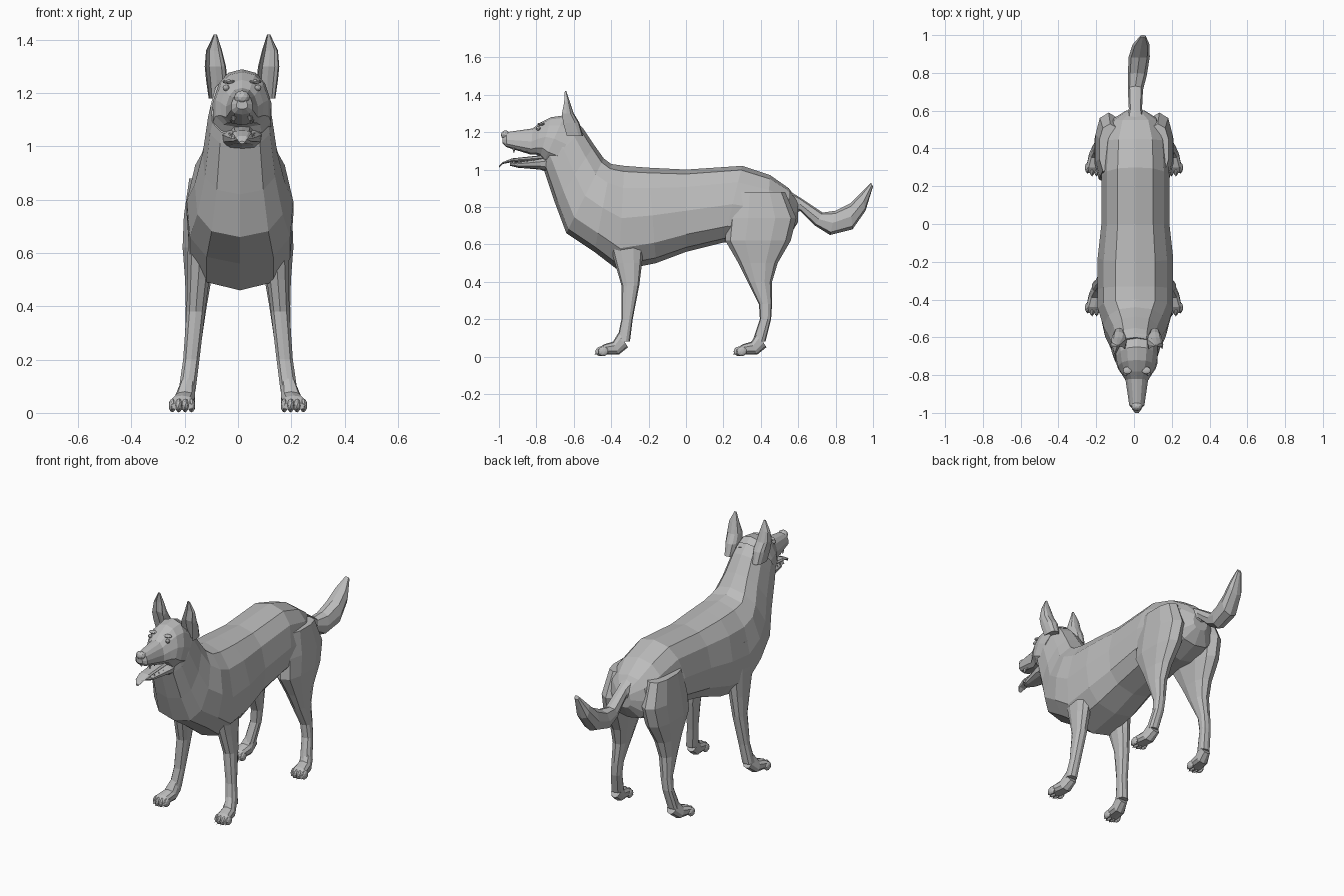
import bpy
import bmesh
from math import cos, sin, pi, copysign, sqrt
from mathutils import Matrix, Vector

if "Cube" in bpy.data.objects:
    bpy.data.objects.remove(bpy.data.objects["Cube"], do_unlink=True)

# One plain grey for the whole animal
grey = bpy.data.materials.new("plain_grey")
grey.use_nodes = True
grey.diffuse_color = (0.5, 0.5, 0.5, 1)
shader = grey.node_tree.nodes["Principled BSDF"]
shader.inputs["Base Color"].default_value = grey.diffuse_color

SIDES = {"left": 1, "right": -1}
HEAD_X = 0.015


def finish(name, bm):
    """Turn a bmesh into a flat shaded grey object."""
    bmesh.ops.recalc_face_normals(bm, faces=bm.faces)
    mesh = bpy.data.meshes.new(name)
    bm.to_mesh(mesh)
    bm.free()
    mesh.materials.append(grey)
    obj = bpy.data.objects.new(name, mesh)
    bpy.context.scene.collection.objects.link(obj)


def boxy(value):
    """Push a sine or cosine outwards for a squarer cross-section."""
    return copysign(abs(value) ** 0.8, value)


def ring(top, bottom, width, x=0):
    """Cross-section between two (y, z) points, with its half width."""
    return Vector((x, *top)), Vector((x, *bottom)), width


def level_ring(z, front, back, width, x):
    """Horizontal cross-section between two y values."""
    return ring(top=(front, z), bottom=(back, z), width=width, x=x)


def loft(name, rings, sides=10, skew=0.0, centre=0.0, mirror=1, dent=0.0):
    """Skin a row of rings; skew widens their bottoms, dent hollows their tops."""
    bm = bmesh.new()
    loops = []
    for top, bottom, width in rings:
        loop = []
        for i in range(sides):
            angle = 2 * pi * i / sides
            along, across = boxy(cos(angle)), boxy(sin(angle))
            offset = width * across * (1 - skew * along)
            if along > 0.8:
                along -= dent
            point = bottom.lerp(top, (along + 1) / 2)
            point.x = centre + mirror * (point.x + offset)
            loop.append(bm.verts.new(point))
        loops.append(loop)
    for a, b in zip(loops, loops[1:]):
        for i in range(sides):
            bm.faces.new((a[i - 1], a[i], b[i], b[i - 1]))
    bm.faces.new(loops[0])
    bm.faces.new(loops[-1])
    finish(name, bm)


def blob(name, place, size):
    """Faceted ellipsoid for small parts."""
    bm = bmesh.new()
    matrix = Matrix.LocRotScale(Vector(place), None, Vector(size))
    bmesh.ops.create_icosphere(bm, subdivisions=2, radius=1, matrix=matrix)
    finish(name, bm)


def spike(name, place, direction, length):
    """Small four-sided cone for claws and teeth."""
    bm = bmesh.new()
    turn = Vector(direction).to_track_quat("Z", "Y")
    matrix = Matrix.LocRotScale(Vector(place), turn, None)
    bmesh.ops.create_cone(bm, cap_ends=True, segments=4, radius1=length / 3,
                          radius2=0, depth=length, matrix=matrix)
    finish(name, bm)


# Torso and neck, from rump to throat
loft("torso", [
    ring(top=(.6, .83), bottom=(.6, .72), width=.05),
    ring(top=(.55, .9), bottom=(.55, .64), width=.13),
    ring(top=(.45, .97), bottom=(.42, .6), width=.17),
    ring(top=(.3, 1.02), bottom=(.2, .61), width=.18),
    ring(top=(0, 1), bottom=(0, .56), width=.18),
    ring(top=(-.2, 1.01), bottom=(-.16, .5), width=.2),
    ring(top=(-.33, 1.02), bottom=(-.36, .46), width=.2),
    ring(top=(-.4, 1.03), bottom=(-.49, .56), width=.2),
    ring(top=(-.44, 1.06), bottom=(-.64, .66), width=.17),
    ring(top=(-.49, 1.13), bottom=(-.7, .82), width=.14),
    ring(top=(-.55, 1.22), bottom=(-.76, 1), width=.12),
    ring(top=(-.6, 1.27), bottom=(-.77, 1.04), width=.11),
], sides=12, skew=0.1, centre=HEAD_X / 2)

# Skull and upper muzzle
loft("head", [
    ring(top=(-.58, 1.25), bottom=(-.7, 1.02), width=.11),
    ring(top=(-.65, 1.29), bottom=(-.76, 1.04), width=.11),
    ring(top=(-.72, 1.28), bottom=(-.78, 1.07), width=.1),
    ring(top=(-.78, 1.25), bottom=(-.8, 1.08), width=.08),
    ring(top=(-.82, 1.22), bottom=(-.83, 1.08), width=.06),
    ring(top=(-.96, 1.2), bottom=(-.96, 1.12), width=.04),
    ring(top=(-.98, 1.18), bottom=(-.98, 1.14), width=.02),
], sides=12, skew=0.2, centre=HEAD_X)

# Nose, lower jaw and tongue
blob("nose", (HEAD_X, -.965, 1.185), (.03, .025, .025))
loft("lower_jaw", [
    ring(top=(-.7, 1.08), bottom=(-.72, .98), width=.08),
    ring(top=(-.78, 1.06), bottom=(-.78, 1), width=.07),
    ring(top=(-.9, 1.04), bottom=(-.9, 1.01), width=.04),
    ring(top=(-.94, 1.04), bottom=(-.94, 1.02), width=.02),
], skew=-0.1, centre=HEAD_X)
loft("tongue", [
    ring(top=(-.74, 1.08), bottom=(-.74, 1.05), width=.04),
    ring(top=(-.93, 1.06), bottom=(-.93, 1.04), width=.035),
    ring(top=(-.98, 1.04), bottom=(-.98, 1.03), width=.025),
    ring(top=(-1, 1.02), bottom=(-1, 1.01), width=.01),
], sides=8, centre=HEAD_X)

# Tail, hanging and then sweeping up to one side
loft("tail", [
    ring(top=(.53, .9), bottom=(.58, .76), width=.05),
    ring(top=(.61, .85), bottom=(.61, .78), width=.035),
    ring(top=(.73, .77), bottom=(.69, .7), width=.04),
    ring(top=(.8, .78), bottom=(.77, .65), width=.05, x=.01),
    ring(top=(.88, .82), bottom=(.89, .68), width=.056, x=.02),
    ring(top=(.94, .88), bottom=(.96, .78), width=.045, x=.03),
    ring(top=(.99, .93), bottom=(1, .91), width=.015, x=.04),
], sides=8, centre=HEAD_X / 2)


def leg(name, sign, outline, toe_y):
    """Leg from (z, front, back) levels, splayed outwards below, with a paw."""
    levels = []
    for z, front, back in outline:
        width = .024 + .13 * (back - front)
        levels.append(level_ring(z, front, back, width, x=.22 - .1 * sqrt(z)))
    loft(name + "_leg", levels, mirror=sign)

    paw_x = .21
    loft(name + "_paw", [
        ring(top=(toe_y + .12, .13), bottom=(toe_y + .17, .05), width=.03, x=paw_x - .02),
        ring(top=(toe_y + .09, .08), bottom=(toe_y + .12, .01), width=.04, x=paw_x - .01),
        ring(top=(toe_y + .04, .065), bottom=(toe_y + .04, .01), width=.045, x=paw_x),
        ring(top=(toe_y + .01, .04), bottom=(toe_y + .01, .01), width=.04, x=paw_x),
    ], mirror=sign)

    # Four toes with claws, the middle two reaching further
    for toe in range(4):
        reach = abs(toe - 1.5)
        x = sign * (paw_x + .024 * (toe - 1.5))
        y = toe_y + .015 * reach
        blob(f"{name}_toe_{toe}", (x, y + .015, .028), (.014, .028, .026))
        spike(f"{name}_claw_{toe}", (x, y - .01, .015), (0, -1, -.5), length=.02)


FRONT_OUTLINE = [(.82, -.42, -.22), (.64, -.42, -.22), (.5, -.38, -.235),
                 (.38, -.345, -.25), (.2, -.345, -.285), (.08, -.37, -.3)]
HIND_OUTLINE = [(.88, .26, .53), (.74, .22, .59), (.62, .21, .56), (.5, .28, .49),
                (.4, .33, .46), (.28, .39, .46), (.2, .395, .455), (.08, .355, .425)]

for side, sign in SIDES.items():
    leg(side + "_front", sign, FRONT_OUTLINE, toe_y=-.48)
    leg(side + "_hind", sign, HIND_OUTLINE, toe_y=.26)

    # Pricked ear with a hollow front
    loft(side + "_ear", [
        level_ring(z=1.18, front=-.66, back=-.55, width=.03, x=.095),
        level_ring(z=1.25, front=-.68, back=-.57, width=.04, x=.095),
        level_ring(z=1.3, front=-.68, back=-.6, width=.04, x=.1),
        level_ring(z=1.36, front=-.66, back=-.62, width=.03, x=.105),
        level_ring(z=1.42, front=-.65, back=-.64, width=.006, x=.1),
    ], sides=12, centre=HEAD_X, mirror=sign, dent=0.9)

    # Eye and brow
    blob(side + "_eye", (HEAD_X + sign * .06, -.79, 1.22), (.013, .013, .012))
    blob(side + "_brow", (HEAD_X + sign * .05, -.775, 1.243), (.024, .02, .008))

    # A fang and a row of smaller teeth on each jaw
    for tooth in range(4):
        x = HEAD_X + sign * (.03 + .006 * tooth)
        y = -.92 + .035 * tooth
        size = .03 if tooth == 0 else .016
        spike(f"{side}_upper_tooth_{tooth}", (x, y, 1.1), (0, 0, -1), size)
        spike(f"{side}_lower_tooth_{tooth}", (x, y, 1.045), (0, 0, 1), size)
